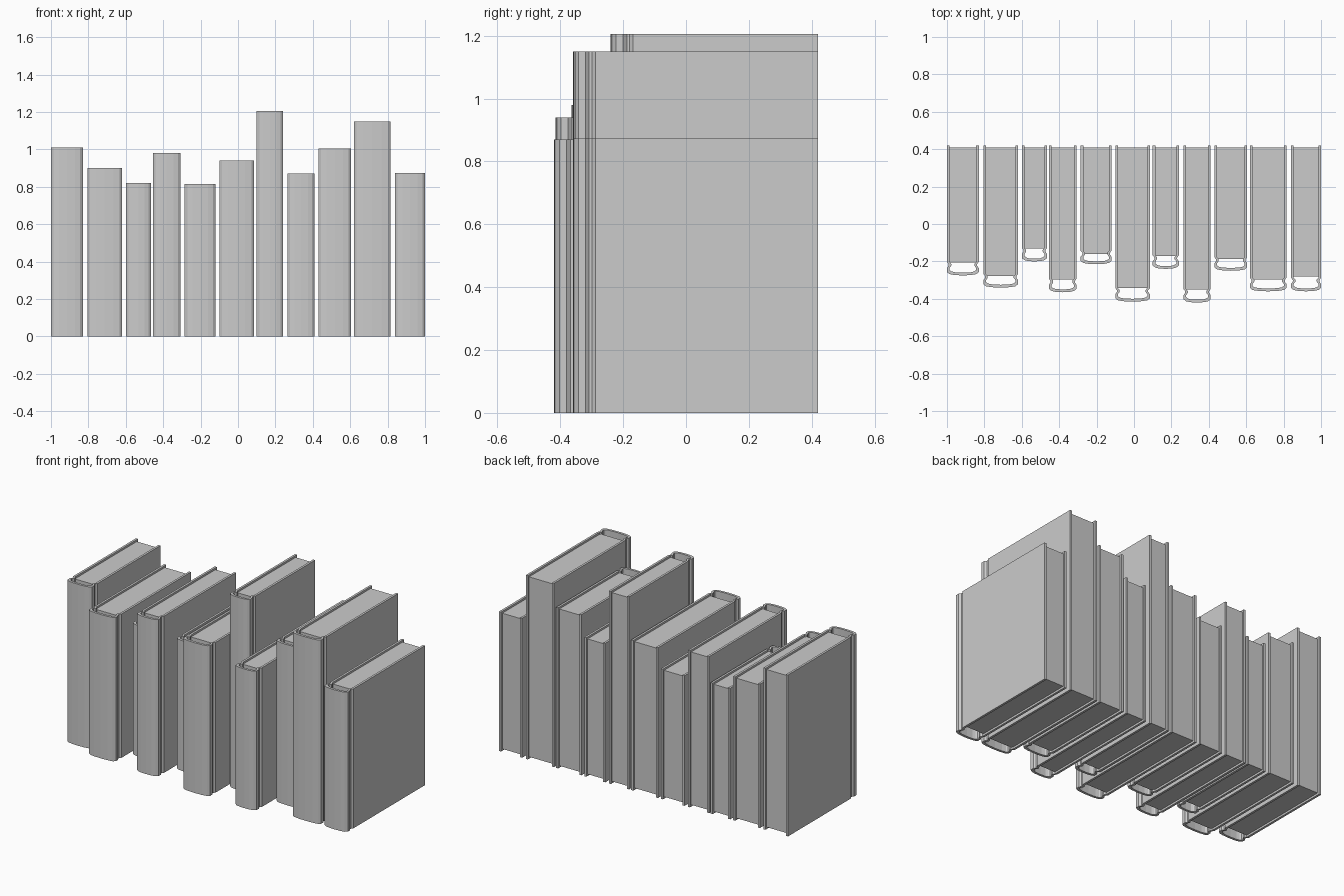
import bpy, bmesh

if "Cube" in bpy.data.objects:
    bpy.data.objects.remove(bpy.data.objects["Cube"])

BACK = 0.42      # shared y of all rear cover edges
T = 0.014        # cover thickness
INSET = 0.012    # page block is slightly smaller than the cover

# left x, right x, height, spine front y, page front y
BOOKS = [
    (-1.00, -0.83, 1.01, -0.275, -0.205),
    (-0.805, -0.62, 0.90, -0.34, -0.277),
    (-0.60, -0.465, 0.82, -0.20, -0.132),
    (-0.455, -0.307, 0.98, -0.365, -0.298),
    (-0.285, -0.12, 0.815, -0.215, -0.16),
    (-0.10, 0.085, 0.94, -0.415, -0.342),
    (0.10, 0.24, 1.205, -0.24, -0.17),
    (0.265, 0.41, 0.87, -0.42, -0.35),
    (0.43, 0.605, 1.005, -0.25, -0.187),
    (0.62, 0.815, 1.15, -0.36, -0.297),
    (0.84, 1.00, 0.873, -0.36, -0.28),
]


def make_object(name, bm):
    bmesh.ops.recalc_face_normals(bm, faces=bm.faces)
    mesh = bpy.data.meshes.new(name)
    bm.to_mesh(mesh)
    bm.free()
    obj = bpy.data.objects.new(name, mesh)
    bpy.context.collection.objects.link(obj)
    return obj


def mirrored(half, cx):
    """Half profile (right side, back to spine centre) to a full U path."""
    full = half + [(-x, y) for x, y in reversed(half[:-1])]
    return [(cx + x, y) for x, y in full]


def cover(name, x0, x1, h, f):
    cx, w = (x0 + x1) / 2, (x1 - x0) / 2
    # outside: board, hinge groove, rounded spine
    outer = [(w, BACK), (w, f + .072), (w - .009, f + .061), (w - .009, f + .052),
             (w, f + .040), (w, f + .018), (w - .014, f + .007),
             (w * .5, f + .002), (0, f)]
    inner = [(w - T, BACK), (w - T, f + .072), (w - T - .009, f + .062),
             (w - T - .009, f + .052), (w - T, f + .040), (w - T, f + .029),
             (w - T - .009, f + .022), (w * .5, f + .017), (0, f + .015)]
    bm = bmesh.new()
    rings = []
    for path in (mirrored(outer, cx), mirrored(inner, cx)):
        for z in (0, h):
            rings.append([bm.verts.new((x, y, z)) for x, y in path])
    ob, ot, ib, it = rings
    for i in range(len(ob) - 1):
        for a, b in ((ob, ot), (ot, it), (it, ib), (ib, ob)):
            bm.faces.new((a[i], a[i + 1], b[i + 1], b[i]))
    for i in (0, -1):
        bm.faces.new((ob[i], ot[i], it[i], ib[i]))
    make_object(name, bm)


def pages(name, x0, x1, h, y0):
    bm = bmesh.new()
    bmesh.ops.create_cube(bm, size=1)
    size = (x1 - x0 - 2 * T, BACK - INSET - y0, h - 2 * INSET)
    mid = ((x0 + x1) / 2, (BACK - INSET + y0) / 2, h / 2)
    bmesh.ops.scale(bm, vec=size, verts=bm.verts)
    bmesh.ops.translate(bm, vec=mid, verts=bm.verts)
    make_object(name, bm)


for n, (x0, x1, h, f, p) in enumerate(BOOKS, 1):
    cover(f"book_cover_{n}", x0, x1, h, f)
    pages(f"book_pages_{n}", x0, x1, h, p)
